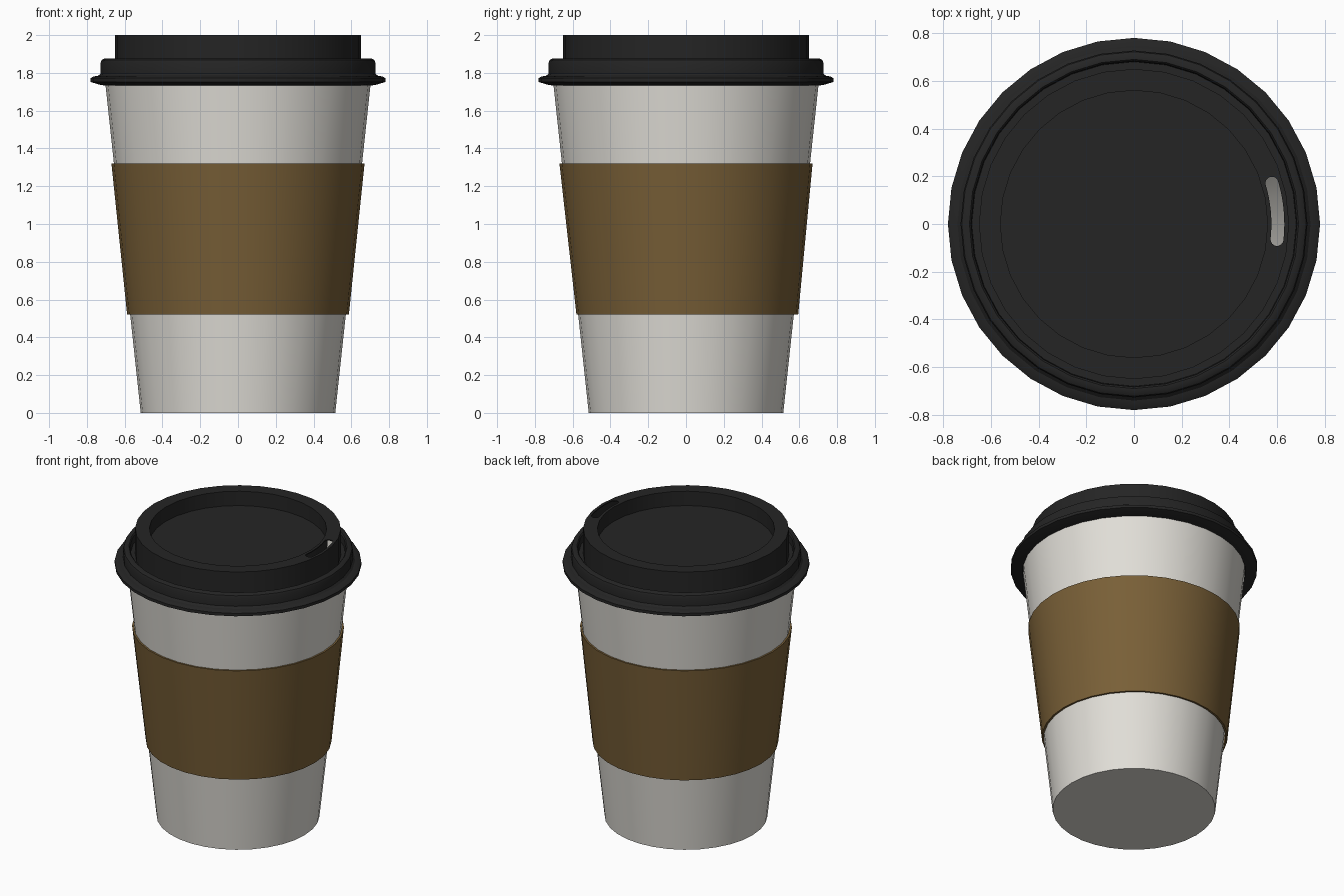
import bpy, bmesh
from math import sin, cos, pi, radians

if "Cube" in bpy.data.objects:
    bpy.data.objects.remove(bpy.data.objects["Cube"])


def material(name, rgb):
    m = bpy.data.materials.new(name)
    m.diffuse_color = (*rgb, 1)
    m.use_nodes = True
    m.node_tree.nodes["Principled BSDF"].inputs["Base Color"].default_value = m.diffuse_color
    return m


def finish(name, bm, mat=None):
    me = bpy.data.meshes.new(name)
    bm.to_mesh(me)
    bm.free()
    ob = bpy.data.objects.new(name, me)
    bpy.context.collection.objects.link(ob)
    if mat:
        me.materials.append(mat)
    return ob


def lathe(name, profile, mat, closed=False, n=32):
    """Revolve (radius, z) points about z; radius 0 becomes a fan centre."""
    bm = bmesh.new()
    rings = []
    for r, z in profile:
        if r == 0:
            rings.append([bm.verts.new((0, 0, z))] * n)
        else:
            rings.append([bm.verts.new((r * cos(2 * pi * i / n), r * sin(2 * pi * i / n), z))
                          for i in range(n)])
    pairs = list(zip(rings, rings[1:]))
    if closed:
        pairs.append((rings[-1], rings[0]))
    for a, b in pairs:
        for i in range(n):
            j = (i + 1) % n
            bm.faces.new(list(dict.fromkeys((a[i], a[j], b[j], b[i]))))
    return finish(name, bm, mat)


def smooth(ob, angle=30):
    bpy.ops.object.select_all(action='DESELECT')
    ob.select_set(True)
    bpy.context.view_layer.objects.active = ob
    bpy.ops.object.shade_smooth_by_angle(angle=radians(angle))


white = material("paper", (0.75, 0.73, 0.68))
brown = material("cardboard", (0.19, 0.115, 0.038))
black = material("plastic", (0.018, 0.018, 0.018))

# Tapered paper cup with a thin wall
cup = lathe("cup", [(0, 0), (0.515, 0), (0.703, 1.75), (0.690, 1.75), (0.503, 0.02), (0, 0.02)], white)

# Cardboard sleeve, sitting slightly skewed at its lower edge
sleeve = lathe("sleeve", [(0.587, 0.52), (0.670, 1.32), (0.658, 1.32), (0.574, 0.52)], brown, closed=True)
for v in sleeve.data.vertices:
    if v.co.z < 1:
        v.co.y += 0.007

# Lid: flared skirt, stepped ring, groove, raised rim and sunken top
lid = lathe("lid", [
    (0.705, 1.733), (0.735, 1.738), (0.780, 1.752), (0.780, 1.772), (0.765, 1.781),
    (0.740, 1.785), (0.727, 1.797), (0.727, 1.855), (0.722, 1.868), (0.708, 1.876),
    (0.690, 1.876), (0.683, 1.868), (0.680, 1.82), (0.650, 1.82),
    (0.650, 2.0), (0.560, 2.0), (0.560, 1.90), (0, 1.90)], black)

# Curved drinking slot cut through the raised rim
bm = bmesh.new()
r_mid, half, a0, a1 = 0.603, 0.027, radians(-6.2), radians(16.5)
outline = []
for k in range(9):
    a = a0 + (a1 - a0) * k / 8
    outline.append(((r_mid + half) * cos(a), (r_mid + half) * sin(a)))
for k in range(1, 8):
    t = a1 + pi * k / 8
    outline.append((r_mid * cos(a1) + half * cos(t), r_mid * sin(a1) + half * sin(t)))
for k in range(9):
    a = a1 + (a0 - a1) * k / 8
    outline.append(((r_mid - half) * cos(a), (r_mid - half) * sin(a)))
for k in range(1, 8):
    t = a0 + pi + pi * k / 8
    outline.append((r_mid * cos(a0) + half * cos(t), r_mid * sin(a0) + half * sin(t)))
face = bm.faces.new([bm.verts.new((x, y, 1.94)) for x, y in outline])
top = bmesh.ops.extrude_face_region(bm, geom=[face])["geom"]
bmesh.ops.translate(bm, vec=(0, 0, 0.12), verts=[v for v in top if isinstance(v, bmesh.types.BMVert)])
bmesh.ops.recalc_face_normals(bm, faces=bm.faces)
cutter = finish("slot_cutter", bm)
cutter.hide_render = True

shell = lid.modifiers.new("shell", 'SOLIDIFY')
shell.thickness = 0.01
shell.offset = -1
slot = lid.modifiers.new("slot", 'BOOLEAN')
slot.object = cutter
slot.solver = 'EXACT'
bpy.context.view_layer.objects.active = lid
for mod in ("shell", "slot"):
    bpy.ops.object.modifier_apply(modifier=mod)
bpy.data.objects.remove(cutter)

for ob in (cup, sleeve, lid):
    smooth(ob)
